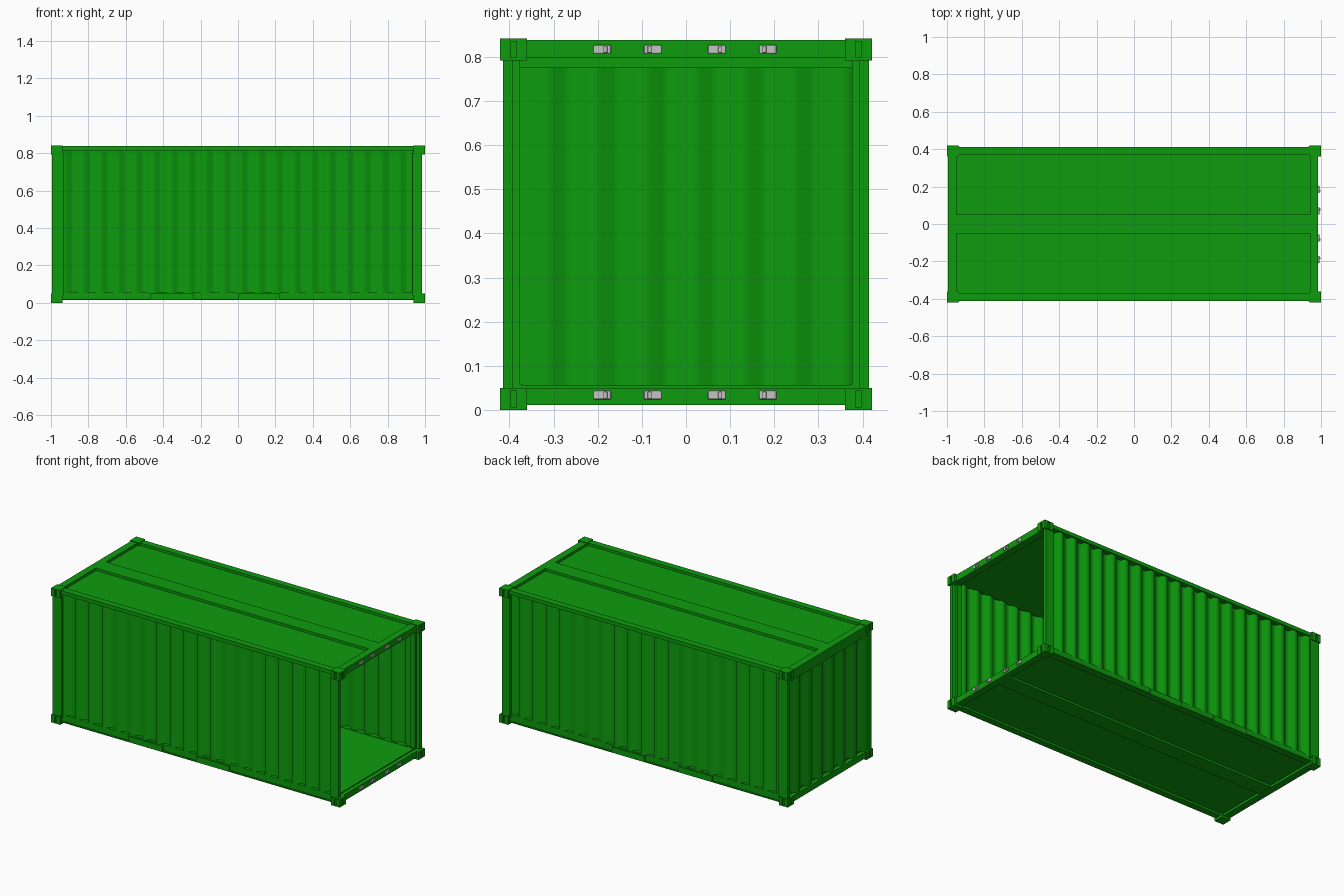
import bpy, bmesh
from mathutils import Vector

if "Cube" in bpy.data.objects:
    bpy.data.objects.remove(bpy.data.objects["Cube"], do_unlink=True)


def material(name, color):
    m = bpy.data.materials.new(name)
    m.use_nodes = True
    m.diffuse_color = color
    bsdf = m.node_tree.nodes["Principled BSDF"]
    bsdf.inputs["Base Color"].default_value = color
    bsdf.inputs["Roughness"].default_value = 0.6
    return m


GREEN = material("container green", (0.004, 0.33, 0.004, 1))
STEEL = material("bare steel", (0.55, 0.55, 0.55, 1))


def make_object(name, bm, mat, smooth=False):
    bmesh.ops.recalc_face_normals(bm, faces=bm.faces)
    me = bpy.data.meshes.new(name)
    for f in bm.faces:
        f.smooth = smooth
    bm.to_mesh(me)
    bm.free()
    me.materials.append(mat)
    ob = bpy.data.objects.new(name, me)
    bpy.context.scene.collection.objects.link(ob)
    return ob


def add_box(bm, xs, ys, zs):
    verts = bmesh.ops.create_cube(bm, size=1)["verts"]
    for v in verts:
        v.co = Vector([(r[0] + r[1]) / 2 + c * (r[1] - r[0])
                       for r, c in zip((xs, ys, zs), v.co)])
    return list({f for v in verts for f in v.link_faces})


def box(name, xs, ys, zs, mat=GREEN, bevel=0.0):
    bm = bmesh.new()
    add_box(bm, xs, ys, zs)
    ob = make_object(name, bm, mat)
    if bevel:
        mod = ob.modifiers.new("soft edges", "BEVEL")
        mod.width = bevel
        mod.segments = 2
    return ob


def span(sign, a, b):
    return tuple(sorted((sign * a, sign * b)))


def corrugated_wall(name, length, periods, inner, outer, z0, z1, place):
    """Trapezoid wave along a wall, raised from z0 to z1."""
    step = length / periods
    profile = []
    for i in range(periods):
        s = -length / 2 + i * step
        profile += [(s, outer), (s + 0.3 * step, outer),
                    (s + 0.5 * step, inner), (s + 0.8 * step, inner)]
    profile.append((length / 2, outer))
    bm = bmesh.new()
    rows = [[bm.verts.new(place(s, d, z)) for s, d in profile] for z in (z0, z1)]
    for i in range(len(profile) - 1):
        bm.faces.new((rows[0][i], rows[0][i + 1], rows[1][i + 1], rows[1][i]))
    ob = make_object(name, bm, GREEN, smooth=True)
    mod = ob.modifiers.new("sheet", "SOLIDIFY")
    mod.thickness = 0.003
    mod.offset = 0
    mod.use_rim = False


# Corrugated walls on both sides and the closed end
for side, sy in (("right", -1), ("left", 1)):
    corrugated_wall(side + "_wall", 1.88, 20, 0.382, 0.402, 0.05, 0.825,
                    lambda s, d, z, k=sy: (s, k * d, z))
corrugated_wall("end_wall", 0.78, 7, 0.962, 0.984, 0.045, 0.80,
                lambda s, d, z: (-d, s, z))

# Roof and floor: flat sheets with a raised frame and centre strip
box("roof_sheet", (-0.97, 0.96), (-0.39, 0.39), (0.81, 0.822))
box("roof_centre_strip", (-0.96, 0.95), (-0.05, 0.05), (0.812, 0.838))
box("floor", (-0.97, 0.96), (-0.385, 0.385), (0.026, 0.056))
box("floor_centre_beam", (-0.96, 0.95), (-0.05, 0.05), (0.014, 0.04))

# Long rails and fork pocket plates
for side, sy in (("right", -1), ("left", 1)):
    box(side + "_top_rail", (-0.96, 0.96), span(sy, 0.37, 0.412), (0.815, 0.838))
    box(side + "_bottom_rail", (-0.96, 0.96), span(sy, 0.37, 0.403), (0.014, 0.058))
    box(side + "_rail_lip", (-0.96, 0.96), span(sy, 0.37, 0.412), (0.014, 0.02))
    for n, xs in enumerate(((-0.47, -0.235), (0.0, 0.225))):
        box(f"{side}_fork_pocket_{n + 1}", xs, span(sy, 0.39, 0.412), (0.014, 0.05))

# Cross rails at both ends
box("door_header", (0.94, 0.985), (-0.40, 0.40), (0.797, 0.838))
box("door_sill", (0.94, 0.985), (-0.40, 0.40), (0.012, 0.05))
box("end_header", (-0.995, -0.95), (-0.40, 0.40), (0.775, 0.838))
box("end_sill", (-0.995, -0.95), (-0.40, 0.40), (0.012, 0.05))

# Corner posts and slotted corner castings
for end, sx, tip in (("door", 1, 0.985), ("end", -1, 0.995)):
    for side, sy in (("right", -1), ("left", 1)):
        name = f"{end}_{side}"
        box(name + "_post", span(sx, 0.932, tip), span(sy, 0.392, 0.414), (0.04, 0.80))
        box(name + "_post_return", span(sx, 0.932, 0.962), span(sy, 0.376, 0.396),
            (0.04, 0.80))
        for level, z0, z1 in (("bottom", 0.0, 0.05), ("top", 0.792, 0.842)):
            bm = bmesh.new()
            faces = add_box(bm, span(sx, 0.938, 1.0), span(sy, 0.36, 0.421), (z0, z1))
            bm.normal_update()
            outward = [f for f in faces if f.normal.x * sx > 0.9 or f.normal.y * sy > 0.9]
            for f in outward:
                normal = f.normal.copy()
                bmesh.ops.inset_individual(bm, faces=[f], thickness=0.01)
                middle = f.calc_center_median()
                across = Vector((abs(normal.y), abs(normal.x), 0))
                for v in f.verts:
                    v.co -= across * (v.co - middle).dot(across) * 0.7
                pocket = bmesh.ops.extrude_discrete_faces(bm, faces=[f])["faces"][0]
                for v in pocket.verts:
                    v.co -= normal * 0.008
            make_object(f"{name}_{level}_casting", bm, GREEN)

# Steel lock keepers on the door header and sill
for level, z in (("sill", 0.034), ("header", 0.817)):
    for n, y in enumerate((-0.19, -0.075, 0.07, 0.185)):
        name = f"{level}_keeper_{n + 1}"
        turn = -1 if n % 2 else 1
        box(name, (0.984, 0.991), (y - 0.02, y + 0.02), (z - 0.01, z + 0.01), STEEL, 0.003)
        box(name + "_hook", (0.988, 0.998), span(1, y + turn * 0.003, y + turn * 0.012),
            (z - 0.008, z + 0.008), STEEL, 0.002)
